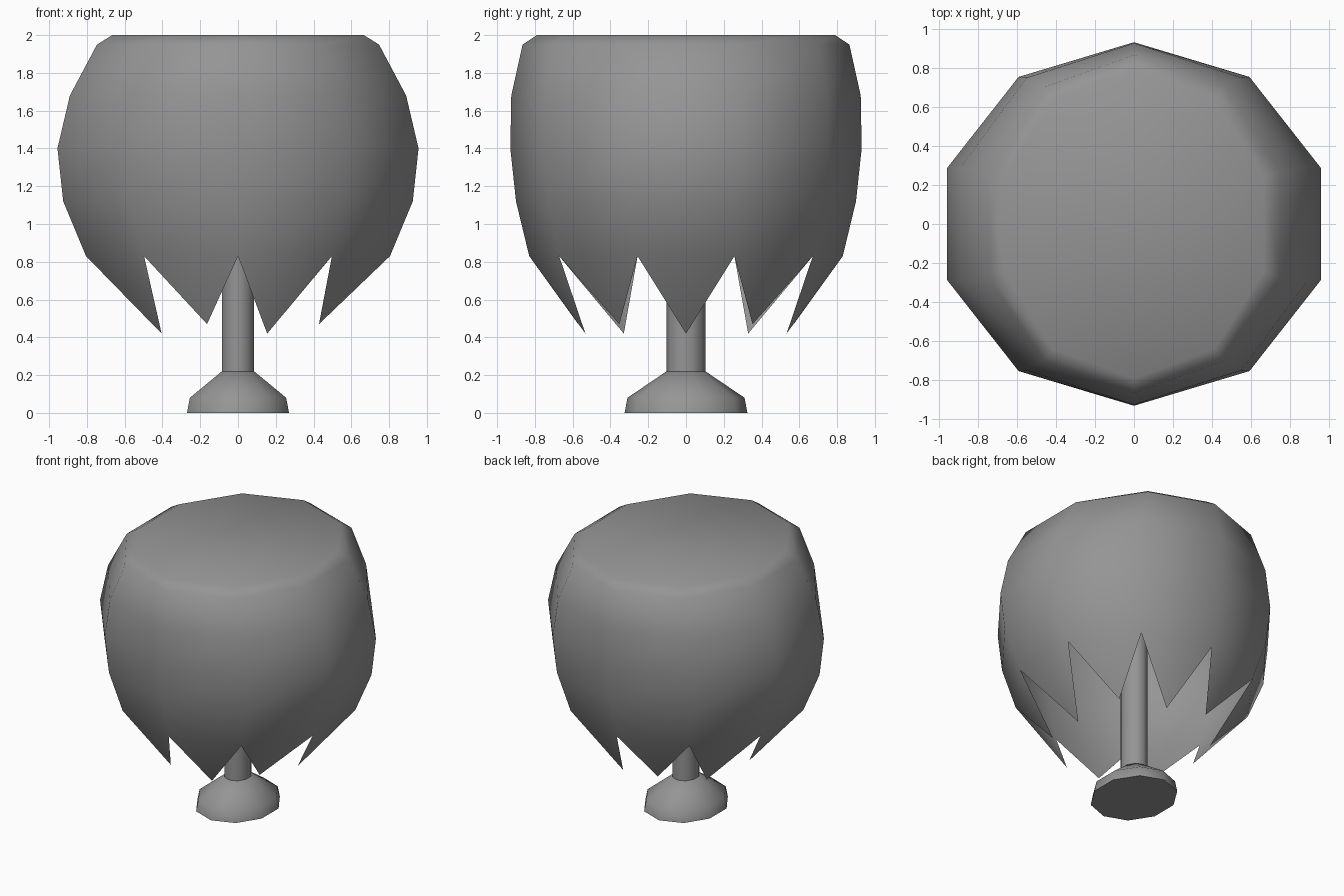
import bpy, bmesh
from math import cos, sin, pi, radians

cube = bpy.data.objects.get("Cube")
if cube:
    bpy.data.objects.remove(cube, do_unlink=True)

SIDES = 10
STEP = 2 * pi / SIDES

grey = bpy.data.materials.new("mid_grey")
grey.use_nodes = True
colour = (0.3, 0.3, 0.3, 1)
grey.diffuse_color = colour
grey.node_tree.nodes["Principled BSDF"].inputs["Base Color"].default_value = colour


def finish(name, bm):
    """Turn the bmesh into a smooth shaded object."""
    mesh = bpy.data.meshes.new(name)
    bm.to_mesh(mesh)
    bm.free()
    mesh.materials.append(grey)
    obj = bpy.data.objects.new(name, mesh)
    bpy.context.collection.objects.link(obj)
    bpy.ops.object.select_all(action="DESELECT")
    obj.select_set(True)
    bpy.context.view_layer.objects.active = obj
    bpy.ops.object.shade_smooth_by_angle(angle=radians(45))
    return obj


def loft(bm, profile):
    """Join elliptical rings (z, x radius, y radius) from bottom to top."""
    rings = []
    for z, rx, ry in profile:
        angles = [(k + 0.5) * STEP for k in range(SIDES)]
        rings.append([bm.verts.new((rx * cos(a), ry * sin(a), z)) for a in angles])
    for low, high in zip(rings, rings[1:]):
        for k in range(SIDES):
            n = (k + 1) % SIDES
            bm.faces.new((low[k], low[n], high[n], high[k]))
    return rings


# Open bell-shaped shade with a flat top
bm = bmesh.new()
rings = loft(bm, [(0.83, 0.846, 0.83), (1.12, 0.973, 0.90), (1.40, 1.005, 0.93),
                  (1.68, 0.936, 0.925), (1.95, 0.785, 0.865), (2.0, 0.70, 0.79)])
bm.faces.new(rings[-1])

# Pointed fringe, alternating long and short
rim = rings[0]
for k in range(SIDES):
    a = (k + 1) * STEP
    rx, ry, z = (0.53, 0.60, 0.47) if k % 2 == 0 else (0.50, 0.56, 0.42)
    tip = bm.verts.new((rx * cos(a), ry * sin(a), z))
    bm.faces.new((rim[(k + 1) % SIDES], rim[k], tip))
finish("shade", bm)

# Foot
bm = bmesh.new()
rings = loft(bm, [(0, 0.284, 0.325), (0.08, 0.268, 0.31), (0.22, 0.09, 0.103)])
bm.faces.new(rings[0][::-1])
bm.faces.new(rings[-1])
finish("foot", bm)

# Stem rising into the shade
bm = bmesh.new()
loft(bm, [(0.22, 0.09, 0.103), (1.95, 0.09, 0.103)])
finish("stem", bm)
